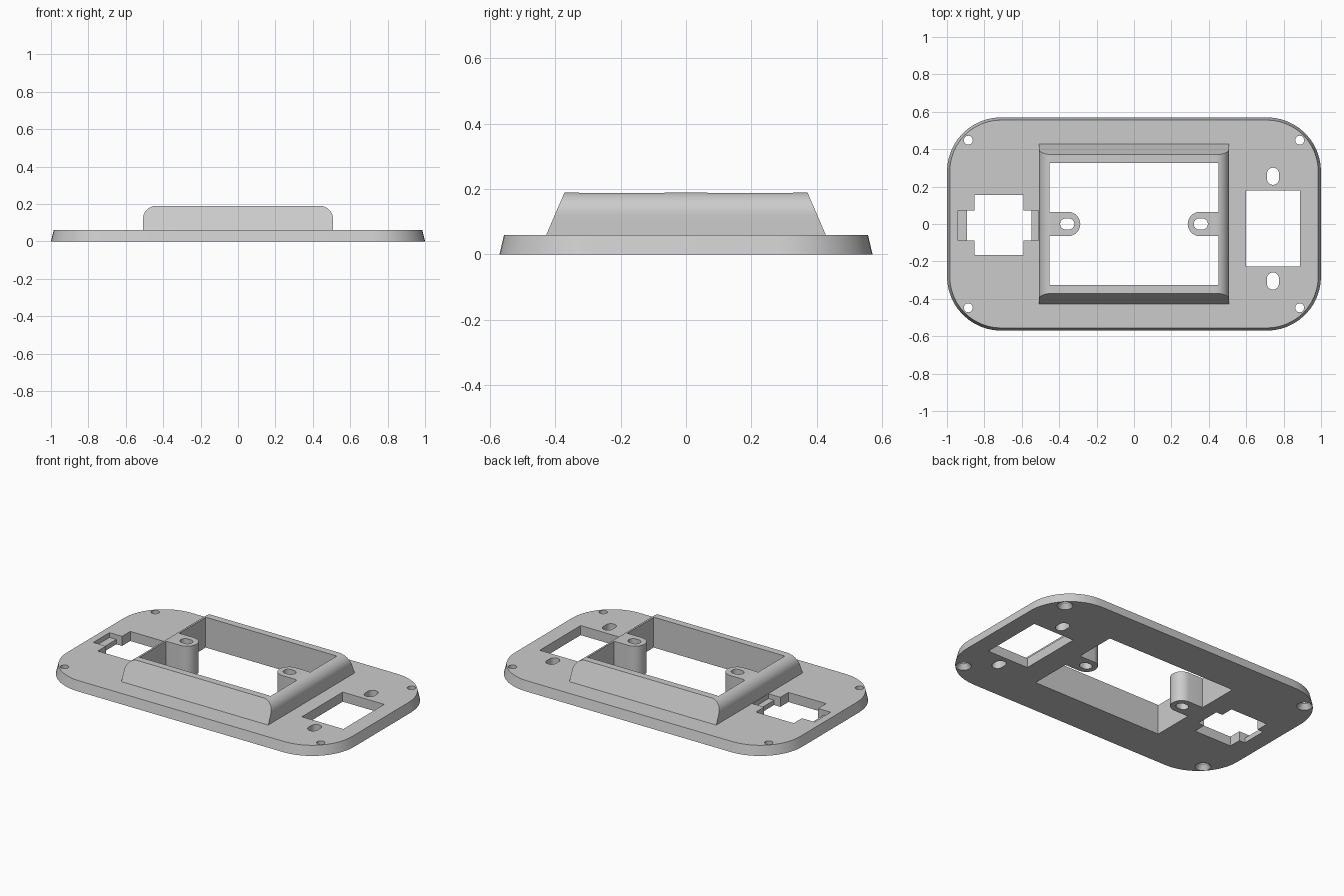
import bpy
import bmesh
from math import radians, cos, sin

old = bpy.data.objects.get("Cube")
if old:
    bpy.data.objects.remove(old, do_unlink=True)

grey = bpy.data.materials.new("light grey")
grey.use_nodes = True
grey.diffuse_color = (0.6, 0.6, 0.6, 1)
grey.node_tree.nodes["Principled BSDF"].inputs["Base Color"].default_value = (0.6, 0.6, 0.6, 1)


def arc(cx, cy, r, start, end, steps=12):
    angles = [radians(start + (end - start) * i / steps) for i in range(steps + 1)]
    return [(cx + r * cos(a), cy + r * sin(a)) for a in angles]


def box(x0, x1, y0, y1):
    return [(x0, y0), (x1, y0), (x1, y1), (x0, y1)]


def rounded_box(hx, hy, r):
    x, y = hx - r, hy - r
    return (arc(x, y, r, 0, 90) + arc(-x, y, r, 90, 180)
            + arc(-x, -y, r, 180, 270) + arc(x, -y, r, 270, 360))


def slot(cx, cy, r, dx=0, dy=0):
    # Capsule stretched along x or y
    if dx:
        return arc(cx + dx, cy, r, -90, 90) + arc(cx - dx, cy, r, 90, 270)
    return arc(cx, cy + dy, r, 0, 180) + arc(cx, cy - dy, r, 180, 360)


def loft(name, rings):
    """Closed solid through matching rings of 3D points."""
    bm = bmesh.new()
    loops = [[bm.verts.new(p) for p in ring] for ring in rings]
    n = len(loops[0])
    for a, b in zip(loops, loops[1:]):
        for i in range(n):
            j = (i + 1) % n
            bm.faces.new((a[i], a[j], b[j], b[i]))
    bm.faces.new(loops[0][::-1])
    bm.faces.new(loops[-1])
    bmesh.ops.recalc_face_normals(bm, faces=bm.faces)
    mesh = bpy.data.meshes.new(name)
    bm.to_mesh(mesh)
    bm.free()
    mesh.materials.append(grey)
    obj = bpy.data.objects.new(name, mesh)
    bpy.context.collection.objects.link(obj)
    return obj


def prism(name, outline, z0, z1):
    return loft(name, [[(x, y, z) for x, y in outline] for z in (z0, z1)])


def boolean(target, tool, operation="DIFFERENCE"):
    mod = target.modifiers.new("boolean", "BOOLEAN")
    mod.operation, mod.solver, mod.object = operation, "EXACT", tool
    bpy.context.view_layer.objects.active = target
    bpy.ops.object.modifier_apply(modifier=mod.name)
    bpy.data.objects.remove(tool, do_unlink=True)


PLATE_TOP, FRAME_TOP = 0.06, 0.19
LOW, HIGH = -0.1, 0.3

# Base plate with drafted rim
rim = [(1.0, 0.57, 0.29, 0), (0.985, 0.556, 0.275, PLATE_TOP)]
plate = loft("faceplate", [[(x, y, z) for x, y in rounded_box(hx, hy, r)]
                           for hx, hy, r, z in rim])

# Raised frame: rounded front profile, ends leaning inwards
profile = ([(-0.508, 0.03), (0.508, 0.03)]
           + arc(0.438, FRAME_TOP - 0.07, 0.07, 0, 90)
           + arc(-0.438, FRAME_TOP - 0.07, 0.07, 90, 180))
frame = loft("raised_frame", [[(x, s * (0.427 - (z - PLATE_TOP) * 0.43), z)
                               for x, z in profile] for s in (-1, 1)])
boolean(plate, frame, "UNION")

# Central window, leaving a round-ended screw boss on each side
window = ([(-0.453, -0.327), (0.453, -0.327), (0.453, -0.065)]
          + arc(0.352, 0, 0.065, 270, 90)
          + [(0.453, 0.065), (0.453, 0.327), (-0.453, 0.327), (-0.453, 0.065)]
          + arc(-0.352, 0, 0.065, 90, -90) + [(-0.453, -0.065)])
boolean(plate, prism("window_cutter", window, LOW, HIGH))
for side in (-1, 1):
    boolean(plate, prism("boss_slot", slot(side * 0.357, 0, 0.03, dx=0.008), LOW, HIGH))

# Socket opening on the left of the plate, with a shallow clip recess
boolean(plate, prism("socket_cutter", box(-0.853, -0.592, -0.167, 0.154), LOW, HIGH))
boolean(plate, prism("clip_cutter", box(-0.893, -0.548, -0.087, 0.073), LOW, HIGH))
boolean(plate, prism("clip_recess", box(-0.94, -0.51, -0.087, 0.073), 0.03, PLATE_TOP + 0.001))

# Switch opening with its two slotted holes
boolean(plate, prism("switch_cutter", box(0.6, 0.887, -0.226, 0.178), LOW, HIGH))
for y in (0.255, -0.305):
    boolean(plate, prism("switch_slot", slot(0.743, y, 0.032, dy=0.014), LOW, HIGH))

# Corner screw holes, countersunk underneath
for x in (-0.886, 0.886):
    for y in (-0.448, 0.448):
        levels = [(0.045, -0.02), (0.045, 0), (0.024, 0.03), (0.024, 0.1)]
        hole = loft("screw_hole", [[(px, py, z) for px, py in arc(x, y, r, 0, 345, 23)]
                                   for r, z in levels])
        boolean(plate, hole)

# Smooth curves, crisp edges
bpy.ops.object.select_all(action="DESELECT")
plate.select_set(True)
bpy.context.view_layer.objects.active = plate
bpy.ops.object.shade_smooth_by_angle(angle=radians(30))
